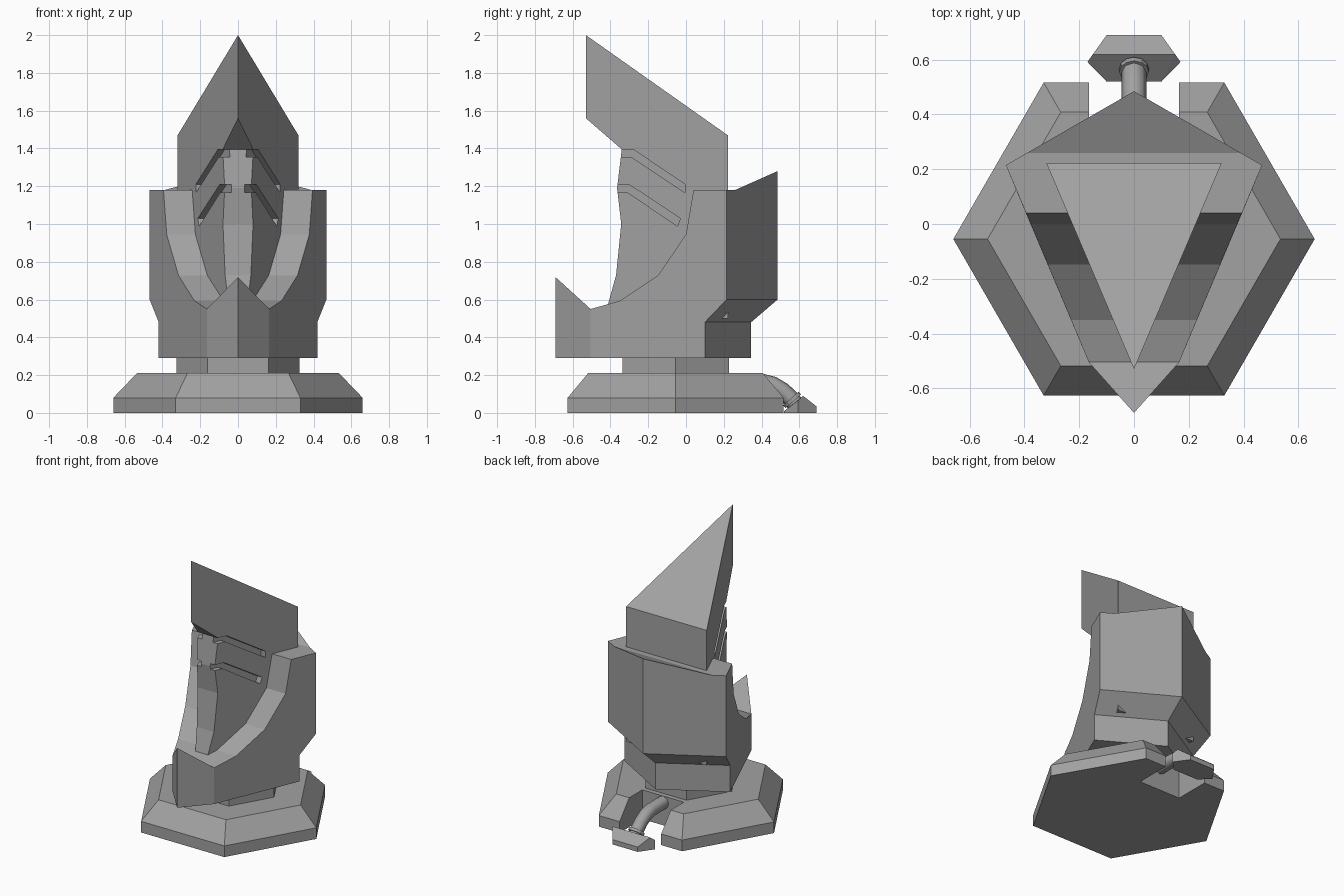
import bpy, bmesh, math
from mathutils import Vector

cube = bpy.data.objects.get("Cube")
if cube:
    bpy.data.objects.remove(cube, do_unlink=True)

grey = bpy.data.materials.new("stone grey")
grey.use_nodes = True
grey.diffuse_color = (0.36, 0.36, 0.36, 1)
grey.node_tree.nodes["Principled BSDF"].inputs["Base Color"].default_value = (0.36, 0.36, 0.36, 1)


def add_object(name, bm):
    bmesh.ops.recalc_face_normals(bm, faces=bm.faces)
    mesh = bpy.data.meshes.new(name)
    bm.to_mesh(mesh)
    bm.free()
    mesh.materials.append(grey)
    ob = bpy.data.objects.new(name, mesh)
    bpy.context.collection.objects.link(ob)
    return ob


def loft(name, rings):
    """Skin a stack of equal-length rings and cap both ends."""
    bm = bmesh.new()
    loops = [[bm.verts.new(p) for p in ring] for ring in rings]
    n = len(loops[0])
    for a, b in zip(loops, loops[1:]):
        for i in range(n):
            j = (i + 1) % n
            bm.faces.new((a[i], a[j], b[j], b[i]))
    bm.faces.new(loops[0][::-1])
    bm.faces.new(loops[-1])
    return add_object(name, bm)


def side_prism(name, profile, x0, x1):
    """Extrude a (y, z) profile along x; x0 and x1 are functions of y."""
    return loft(name, [[(f(y), y, z) for y, z in profile] for f in (x0, x1)])


def hexagon(r, z, cy=-0.055):
    return [(r * math.cos(math.radians(60 * i)),
             cy + r * math.sin(math.radians(60 * i)), z) for i in range(6)]


def boolean(ob, cutter, operation):
    mod = ob.modifiers.new("cut", "BOOLEAN")
    mod.operation = operation
    mod.solver = "EXACT"
    mod.object = cutter
    bpy.context.view_layer.objects.active = ob
    bpy.ops.object.modifier_apply(modifier=mod.name)
    bpy.data.objects.remove(cutter, do_unlink=True)


# Hexagonal base with a bevelled rim and a notch at the back
base = loft("base", [hexagon(0.66, 0), hexagon(0.66, 0.08), hexagon(0.535, 0.21)])
notch = side_prism("notch", [(0.26, -0.1), (0.7, -0.1), (0.7, 0.4), (0.26, 0.4)],
                   lambda y: -0.165, lambda y: 0.165)
boolean(base, notch, "DIFFERENCE")

# Neck between base and body
loft("neck", [hexagon(0.325, 0.2), hexagon(0.325, 0.3)])


# Body: kite-shaped plan that swells backwards, trimmed by a scooped side profile
def body_ring(z, wx, wy, back):
    return [(0, -0.69, z), (0.165, -0.505, z), (wx, wy, z),
            (0, back, z), (-wx, wy, z), (-0.165, -0.505, z)]


body = loft("body", [body_ring(0.29, 0.42, 0.10, 0.345), body_ring(0.48, 0.42, 0.10, 0.345),
                     body_ring(0.60, 0.468, 0.215, 0.485), body_ring(1.40, 0.468, 0.215, 0.485)])
scoop = [(-0.8, 0.2), (0.6, 0.2), (0.6, 1.331), (0.26, 1.18), (0.04, 1.18), (0, 0.945),
         (-0.148, 0.728), (-0.35, 0.593), (-0.505, 0.55), (-0.69, 0.718), (-0.8, 0.818)]
boolean(body, side_prism("scoop", scoop, lambda y: -1, lambda y: 1), "INTERSECT")


# Head: triangular column trimmed by a hooded side profile
def head_ring(z):
    return [(0, -0.53, z), (0.32, 0.222, z), (-0.32, 0.222, z)]


head = loft("head", [head_ring(0.5), head_ring(2.2)])
hood = [(-0.43, 0.5), (0.5, 0.5), (0.5, 1.273), (-0.53, 2.0), (-0.6, 2.05), (-0.6, 1.619),
        (-0.53, 1.56), (-0.34, 1.395), (-0.365, 1.19), (-0.343, 1.0), (-0.37, 0.73),
        (-0.41, 0.585)]
boolean(head, side_prism("hood", hood, lambda y: -1, lambda y: 1), "INTERSECT")

# Two slanted slots on each side of the head, parallel to its flanks
slots = [[(-0.45, 1.395), (-0.28, 1.395), (-0.005, 1.21), (-0.005, 1.165), (-0.29, 1.355), (-0.45, 1.355)],
         [(-0.45, 1.208), (-0.30, 1.208), (-0.03, 1.03), (-0.045, 0.988), (-0.31, 1.168), (-0.45, 1.168)]]
for side in (1, -1):
    for profile in slots:
        flank = lambda y: 0.32 * (y + 0.53) / 0.752
        cutter = side_prism("slot", profile, lambda y: side * (flank(y) - 0.036),
                            lambda y: side * (flank(y) + 0.1))
        boolean(head, cutter, "DIFFERENCE")

# Tail stem curving out of the notch
curve = bpy.data.curves.new("tail_stem", "CURVE")
curve.dimensions = "3D"
curve.bevel_depth = 0.045
curve.bevel_resolution = 2
curve.use_fill_caps = True
path = [(0.25, 0.165), (0.40, 0.163), (0.46, 0.148), (0.51, 0.118), (0.55, 0.082), (0.59, 0.035)]
spline = curve.splines.new("POLY")
spline.points.add(len(path) - 1)
for point, (y, z) in zip(spline.points, path):
    point.co = (0, y, z, 1)
curve.materials.append(grey)
stem = bpy.data.objects.new("tail_stem", curve)
bpy.context.collection.objects.link(stem)

# Collar where the stem meets the foot
bm = bmesh.new()
bmesh.ops.create_cone(bm, cap_ends=True, segments=12, radius1=0.054, radius2=0.054, depth=0.02)
collar = add_object("tail_collar", bm)
collar.location = (0, 0.562, 0.069)
collar.rotation_euler = Vector((0, 0.04, -0.045)).to_track_quat("Z", "X").to_euler()

# Ridged hexagonal foot behind the base
bm = bmesh.new()
half = [(0.10, 0.69, 0), (0.17, 0.592, 0), (0.10, 0.52, 0),
        (0.10, 0.69, 0.035), (0.17, 0.592, 0.065), (0.10, 0.52, 0.01), (0.15, 0.62, 0.09)]
for s in (1, -1):
    for x, y, z in half:
        bm.verts.new((s * x, y, z))
bmesh.ops.convex_hull(bm, input=bm.verts)
bmesh.ops.dissolve_limit(bm, angle_limit=math.radians(1), verts=bm.verts, edges=bm.edges)
add_object("tail_foot", bm)
